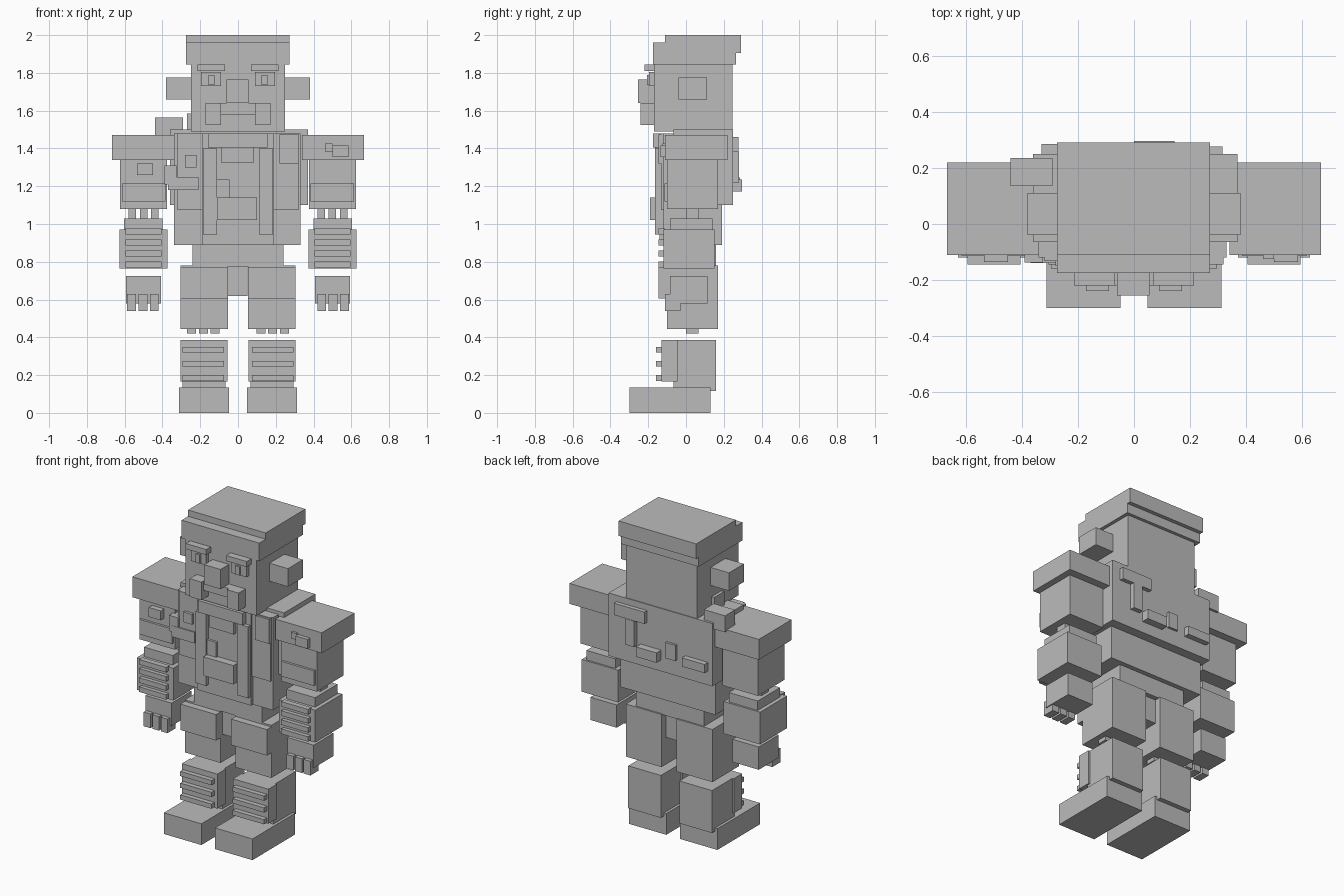
import bpy

grey = bpy.data.materials.new("plain_grey")
grey.diffuse_color = (0.5, 0.5, 0.5, 1)


def box(name, x0, x1, y0, y1, z0, z1):
    """Axis-aligned block given by its limits."""
    bpy.ops.mesh.primitive_cube_add(size=1)
    ob = bpy.context.object
    ob.name = name
    for v in ob.data.vertices:
        v.co.x = x1 if v.co.x > 0 else x0
        v.co.y = y1 if v.co.y > 0 else y0
        v.co.z = z1 if v.co.z > 0 else z0
    ob.data.materials.append(grey)
    return ob


def pair(name, x0, x1, *rest):
    """Block and its mirror image across x = 0."""
    box("left_" + name, x0, x1, *rest)
    box("right_" + name, -x1, -x0, *rest)


# Head and cap
box("head", -0.25, 0.25, -0.17, 0.245, 1.49, 1.86)
box("cap_brim", -0.275, 0.272, -0.175, 0.265, 1.845, 1.96)
box("cap_top", -0.275, 0.272, -0.11, 0.29, 1.905, 2.0)
pair("ear", 0.25, 0.38, -0.04, 0.11, 1.66, 1.775)

# Face
pair("brow", 0.07, 0.215, -0.22, -0.16, 1.81, 1.845)
pair("eye", 0.09, 0.195, -0.195, -0.16, 1.73, 1.805)
pair("pupil", 0.125, 0.155, -0.207, -0.16, 1.735, 1.79)
box("nose", -0.06, 0.055, -0.255, -0.16, 1.64, 1.765)
pair("moustache_end", 0.09, 0.172, -0.24, -0.16, 1.525, 1.64)
box("moustache_bar", -0.1, 0.09, -0.22, -0.16, 1.58, 1.64)

# Torso
box("upper_back", -0.36, 0.37, -0.065, 0.25, 1.1, 1.5)
box("torso", -0.34, 0.33, -0.12, 0.19, 0.89, 1.48)
box("shirt_front", -0.19, 0.19, -0.14, -0.11, 0.89, 1.48)
pair("jacket_panel", 0.19, 0.32, -0.132, -0.11, 1.075, 1.48)
pair("strap", 0.11, 0.185, -0.165, -0.12, 0.945, 1.4)
box("collar", -0.16, 0.155, -0.175, -0.12, 1.405, 1.48)
box("collar_drop", -0.09, 0.085, -0.165, -0.12, 1.325, 1.405)
box("buckle", -0.11, 0.1, -0.19, -0.12, 1.02, 1.14)
box("shirt_patch", -0.11, -0.045, -0.155, -0.12, 1.14, 1.235)
box("breast_pocket", 0.22, 0.32, -0.145, -0.11, 1.32, 1.475)
box("chest_badge", -0.28, -0.22, -0.15, -0.11, 1.3, 1.365)
box("side_badge", -0.39, -0.325, -0.138, -0.06, 1.21, 1.31)
box("side_tab", -0.37, -0.21, -0.14, -0.1, 1.18, 1.25)
box("shoulder_knob", -0.44, -0.29, 0.135, 0.235, 1.46, 1.565)
box("neck_tab", -0.27, -0.24, 0.0, 0.1, 1.49, 1.585)

# Fittings on the back
box("back_bar", 0.1, 0.315, 0.24, 0.277, 1.385, 1.46)
box("back_stem", 0.17, 0.235, 0.24, 0.28, 1.22, 1.385)
box("back_pouch", 0.0, 0.145, 0.24, 0.297, 1.172, 1.235)
box("back_patch", -0.11, -0.04, 0.24, 0.265, 1.2, 1.3)
box("back_pouch_small", -0.33, -0.17, 0.24, 0.285, 1.19, 1.245)

# Hips and legs
box("pelvis", -0.24, 0.24, -0.1, 0.16, 0.775, 0.89)
box("crotch", -0.055, 0.05, -0.08, 0.13, 0.62, 0.78)
pair("thigh", 0.053, 0.305, -0.1, 0.17, 0.445, 0.78)
pair("thigh_guard", 0.053, 0.305, -0.145, -0.09, 0.605, 0.77)
pair("shin", 0.065, 0.295, -0.065, 0.16, 0.115, 0.385)
pair("shin_plate", 0.055, 0.305, -0.13, -0.045, 0.165, 0.385)
pair("foot", 0.048, 0.312, -0.3, 0.13, 0.0, 0.135)
for i in range(3):
    pair(f"shin_strip_{i}", 0.075, 0.295, -0.16, -0.12,
         0.17 + 0.075 * i, 0.2 + 0.075 * i)
    pair(f"knee_peg_{i}", 0.098 + 0.062 * i, 0.145 + 0.062 * i,
         0.0, 0.065, 0.42, 0.45)

# Arms
pair("shoulder_pad", 0.34, 0.667, -0.11, 0.22, 1.34, 1.47)
pair("upper_arm", 0.375, 0.625, -0.1, 0.17, 1.08, 1.345)
pair("arm_band", 0.385, 0.615, -0.115, -0.09, 1.12, 1.215)
pair("elbow_cap", 0.4, 0.603, -0.085, 0.14, 0.965, 1.03)
pair("forearm", 0.372, 0.628, -0.12, 0.152, 0.765, 0.97)
pair("hand", 0.408, 0.593, -0.085, 0.115, 0.58, 0.725)
for i in range(4):
    pair(f"forearm_strip_{i}", 0.405, 0.595, -0.145, -0.11,
         0.77 + 0.058 * i, 0.802 + 0.058 * i)
for i in range(3):
    x = 0.42 + 0.06 * i
    pair(f"finger_{i}", x, x + 0.047, -0.11, -0.03, 0.54, 0.63)
    pair(f"elbow_peg_{i}", x, x + 0.04, 0.0, 0.07, 1.025, 1.085)

# Arm badges
box("arm_patch", -0.535, -0.45, -0.135, -0.09, 1.26, 1.32)
box("pad_badge", 0.5, 0.585, -0.135, -0.1, 1.355, 1.415)
box("pad_badge_tip", 0.46, 0.5, -0.125, -0.1, 1.385, 1.425)
